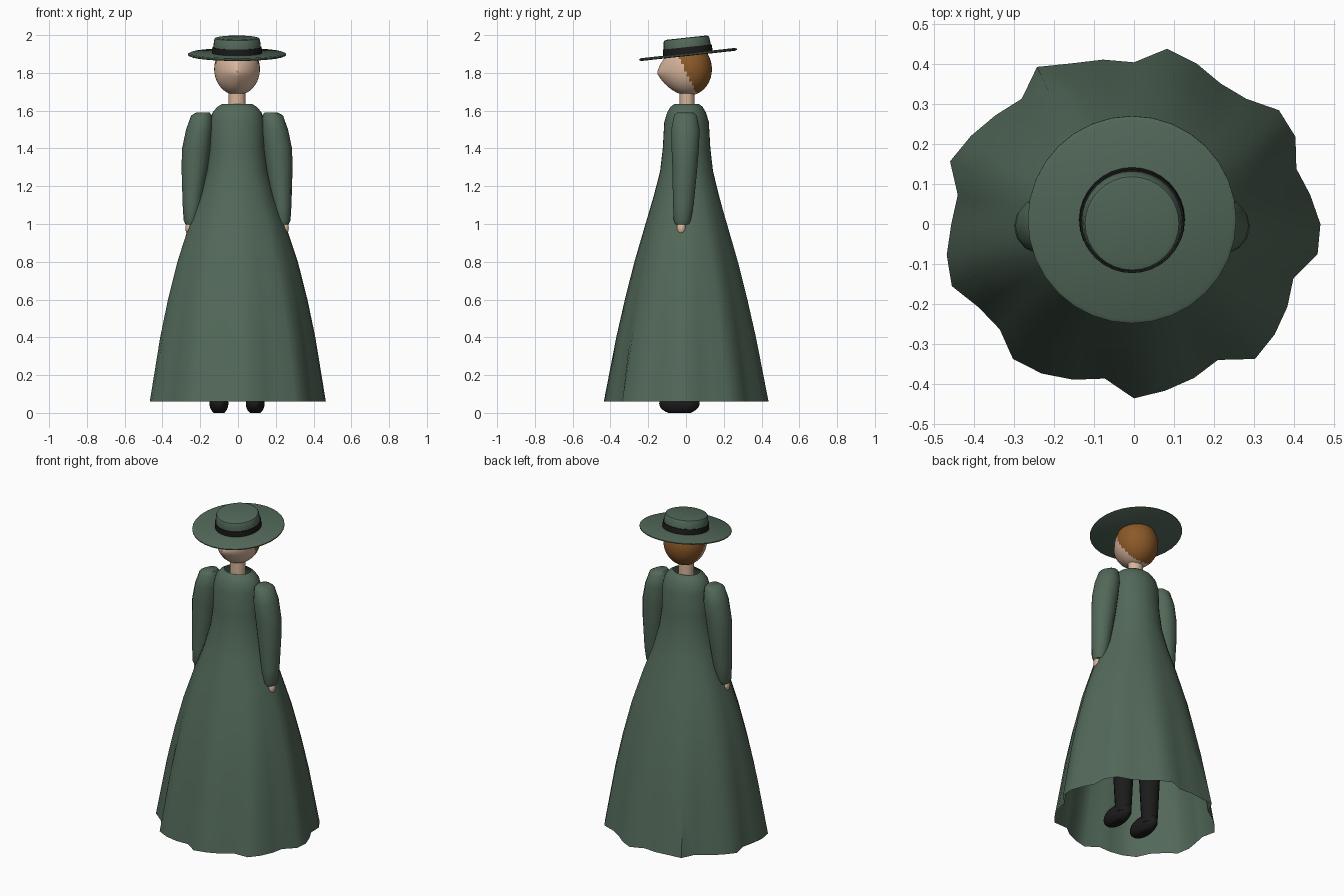
import bpy, bmesh
from math import sin, cos, pi, radians
from mathutils import Matrix, Vector

cube = bpy.data.objects.get("Cube")
if cube:
    bpy.data.objects.remove(cube, do_unlink=True)


def material(name, rgb):
    m = bpy.data.materials.new(name)
    m.use_nodes = True
    m.diffuse_color = (*rgb, 1)
    m.node_tree.nodes["Principled BSDF"].inputs["Base Color"].default_value = (*rgb, 1)
    return m


GREEN = material("sage green", (.085, .14, .10))
SKIN = material("skin", (.68, .46, .33))
HAIR = material("auburn hair", (.26, .10, .022))
BLACK = material("black", (.011, .011, .012))
MID = -.005  # body midline


def finish(bm, name, *mats, angle=50):
    bmesh.ops.recalc_face_normals(bm, faces=bm.faces)
    mesh = bpy.data.meshes.new(name)
    bm.to_mesh(mesh)
    bm.free()
    for m in mats:
        mesh.materials.append(m)
    ob = bpy.data.objects.new(name, mesh)
    bpy.context.collection.objects.link(ob)
    bpy.ops.object.select_all(action='DESELECT')
    ob.select_set(True)
    bpy.context.view_layer.objects.active = ob
    bpy.ops.object.shade_smooth_by_angle(angle=radians(angle))
    return ob


def loft(rings, caps=True):
    """Skin a list of equal-length rings of points."""
    bm = bmesh.new()
    loops = [[bm.verts.new(p) for p in ring] for ring in rings]
    n = len(loops[0])
    for a, b in zip(loops, loops[1:]):
        for i in range(n):
            j = (i + 1) % n
            bm.faces.new((a[i], a[j], b[j], b[i]))
    if caps:
        bm.faces.new(loops[0])
        bm.faces.new(loops[-1])
    return bm


def ellipse(cx, cy, z, rx, ry, n):
    return [(cx + rx * cos(2 * pi * i / n), cy + ry * sin(2 * pi * i / n), z) for i in range(n)]


def ellipsoid(center, size, u=24, v=16):
    bm = bmesh.new()
    bmesh.ops.create_uvsphere(bm, u_segments=u, v_segments=v, radius=1,
                              matrix=Matrix.Translation(center) @ Matrix.Diagonal((*size, 1)))
    return bm


# Dress: open elliptical rings, with irregular folds that deepen toward the hem
folds = [1, .96, .927, 1, 1.015, .937, .93, .98, 1.02, .927, .957, .98,
         1.04, .937, .97, 1.01, 1.05, .96, .98, 1.02, 1.04, .96, .94, 1.01,
         .99, .95, .9, 1, .97, .94, .9, 1.01, .985, .95, .91, 1]
profile = [(1.635, .08, .065), (1.62, .105, .085), (1.59, .13, .103), (1.54, .142, .118),
           (1.4, .144, .126), (1.28, .16, .14), (1.15, .196, .173), (1, .254, .217),
           (.8, .32, .275), (.6, .37, .325), (.4, .411, .37), (.06, .465, .435)]
rings = []
for z, rx, ry in profile:
    t = max(0, (1.25 - z) / 1.19)
    ring = []
    for i, f in enumerate(folds):
        a, s = 2 * pi * i / len(folds), 1 + (f - 1) * t
        ring.append((MID * (1 - t) + rx * s * cos(a), .003 * (1 - t) + ry * s * sin(a), z))
    rings.append(ring)
finish(loft(rings, caps=False), "dress", GREEN)

# Arms and legs, one per side
sleeve = [(1.59, .18, -.003, .035, .045), (1.575, .188, -.003, .055, .062),
          (1.5, .2, -.003, .07, .077), (1.4, .216, -.004, .075, .074),
          (1.3, .224, -.006, .07, .068), (1.1, .238, -.014, .05, .056),
          (1.02, .242, -.02, .041, .046), (.997, .243, -.02, .03, .036)]
for side, s in (("left", 1), ("right", -1)):
    finish(loft([ellipse(MID + s * x, y, z, rx, ry, 14) for z, x, y, rx, ry in sleeve]),
           side + "_sleeve", GREEN)
    finish(ellipsoid((MID + s * .255, -.025, .978), (.02, .024, .033), 10, 8), side + "_hand", SKIN)
    x = MID + s * .096
    finish(loft([ellipse(x, .015, .04, .045, .045, 16), ellipse(x, .015, .4, .062, .062, 16),
                 ellipse(x, .015, .9, .075, .075, 16)]), side + "_leg", BLACK)
    # Shoe with flattened sole
    bm = ellipsoid((x, -.035, .05), (.05, .107, .06))
    for v in bm.verts:
        v.co.z = max(v.co.z, 0)
    finish(bm, side + "_shoe", BLACK)

# Neck
finish(loft([ellipse(MID, .006, 1.5, .045, .04, 20), ellipse(MID, .006, 1.74, .045, .04, 20)]),
       "neck", SKIN)

# Head: egg shape with a ridged face; hair covers everything behind a slanted line
bm = ellipsoid((MID, .02, 1.82), (.121, .117, .138), 48, 32)
for v in bm.verts:
    x, y, z = v.co
    if y < .02:
        v.co.y -= .058 * max(0, 1 - abs(x - MID) / .12) * max(0, 1 - abs(z - 1.8) / .15)
for f in bm.faces:
    c = f.calc_center_median()
    f.material_index = int(c.y > -.05 + (1.9 - c.z) * .52)
finish(bm, "head", SKIN, HAIR)

# Hat, tilted down toward the front
tilt = Matrix.Translation((MID, .011, 1.897)) @ Matrix.Rotation(radians(6.2), 4, 'X')


def hat_part(name, mat, steps):
    bm = loft([ellipse(0, 0, z, r, r, 32) for z, r in steps])
    bm.transform(tilt)
    finish(bm, name, mat, angle=35)


hat_part("hat_brim", GREEN, [(-.007, .25), (-.003, .26), (.003, .26), (.008, .25)])
hat_part("hat_crown", GREEN, [(0, .128), (.05, .125), (.08, .121), (.087, .117), (.09, .105)])
hat_part("hat_band", BLACK, [(.006, .132), (.04, .13)])
